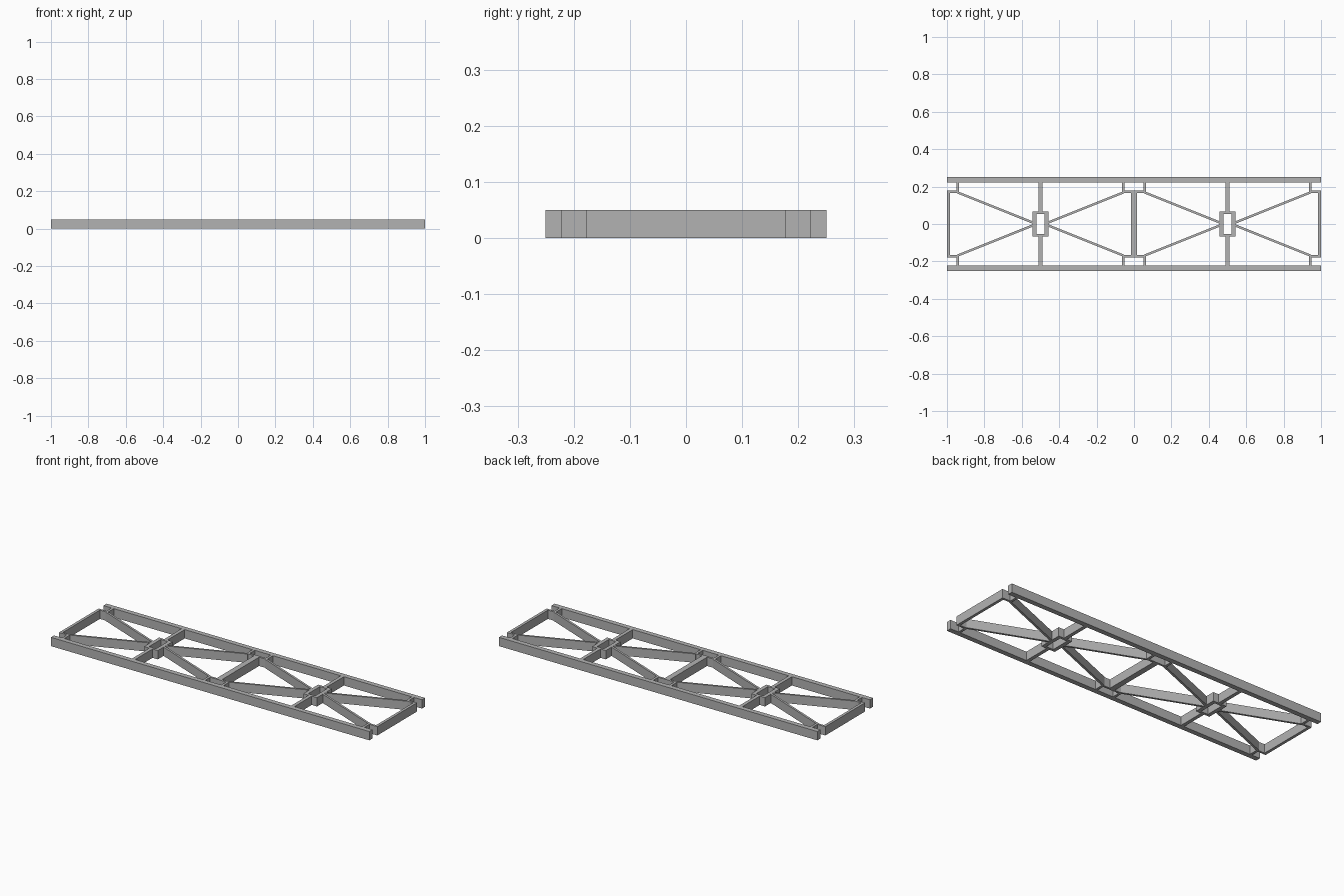
import bpy
import math

if "Cube" in bpy.data.objects:
    bpy.data.objects.remove(bpy.data.objects["Cube"], do_unlink=True)

HEIGHT = 0.05

steel = bpy.data.materials.new("plain_grey")
steel.use_nodes = True
grey = (0.45, 0.45, 0.45, 1)
steel.diffuse_color = grey
steel.node_tree.nodes["Principled BSDF"].inputs["Base Color"].default_value = grey


def bar(name, x0, x1, y0, y1, turn=0):
    """Full-height bar covering a rectangle in plan, turned about its centre."""
    bpy.ops.mesh.primitive_cube_add(
        size=1, location=((x0 + x1) / 2, (y0 + y1) / 2, HEIGHT / 2), rotation=(0, 0, turn))
    ob = bpy.context.object
    ob.name = name
    ob.scale = (abs(x1 - x0), abs(y1 - y0), HEIGHT)
    ob.data.materials.append(steel)
    return ob


def strut(name, a, b, width):
    """Slanted bar between two plan points."""
    length = math.dist(a, b)
    cx, cy = (a[0] + b[0]) / 2, (a[1] + b[1]) / 2
    return bar(name, cx - length / 2, cx + length / 2, cy - width / 2, cy + width / 2,
               math.atan2(b[1] - a[1], b[0] - a[0]))


# Long side rails
for side, sy in (("front", -1), ("back", 1)):
    bar(f"{side}_rail", -1, 1, sy * 0.222, sy * 0.25)

# Two identical bays, each symmetric about its own centre
for bay, cx in (("right", -0.5), ("left", 0.5)):
    for end, sx in (("inner", -1), ("outer", 1)):
        def px(d):
            return cx + sx * d
        bar(f"{bay}_bay_{end}_end_bar", px(0.484), px(0.5), -0.178, 0.178)
        bar(f"{bay}_bay_{end}_hub_wall", px(0.022), px(0.043), -0.067, 0.067)
        for side, sy in (("front", -1), ("back", 1)):
            tag = f"{bay}_bay_{end}_{side}"
            bar(f"{tag}_corner_flange", px(0.436), px(0.484), sy * 0.166, sy * 0.178)
            bar(f"{tag}_corner_stub", px(0.436), px(0.45), sy * 0.178, sy * 0.222)
            strut(f"{tag}_diagonal", (px(0.037), sy * 0.006), (px(0.444), sy * 0.169), 0.012)
    # Hub end walls and the posts tying the hub to the rails
    for side, sy in (("front", -1), ("back", 1)):
        bar(f"{bay}_bay_{side}_hub_wall", cx - 0.022, cx + 0.022, sy * 0.053, sy * 0.067)
        bar(f"{bay}_bay_{side}_post", cx - 0.01, cx + 0.01, sy * 0.067, sy * 0.222)
